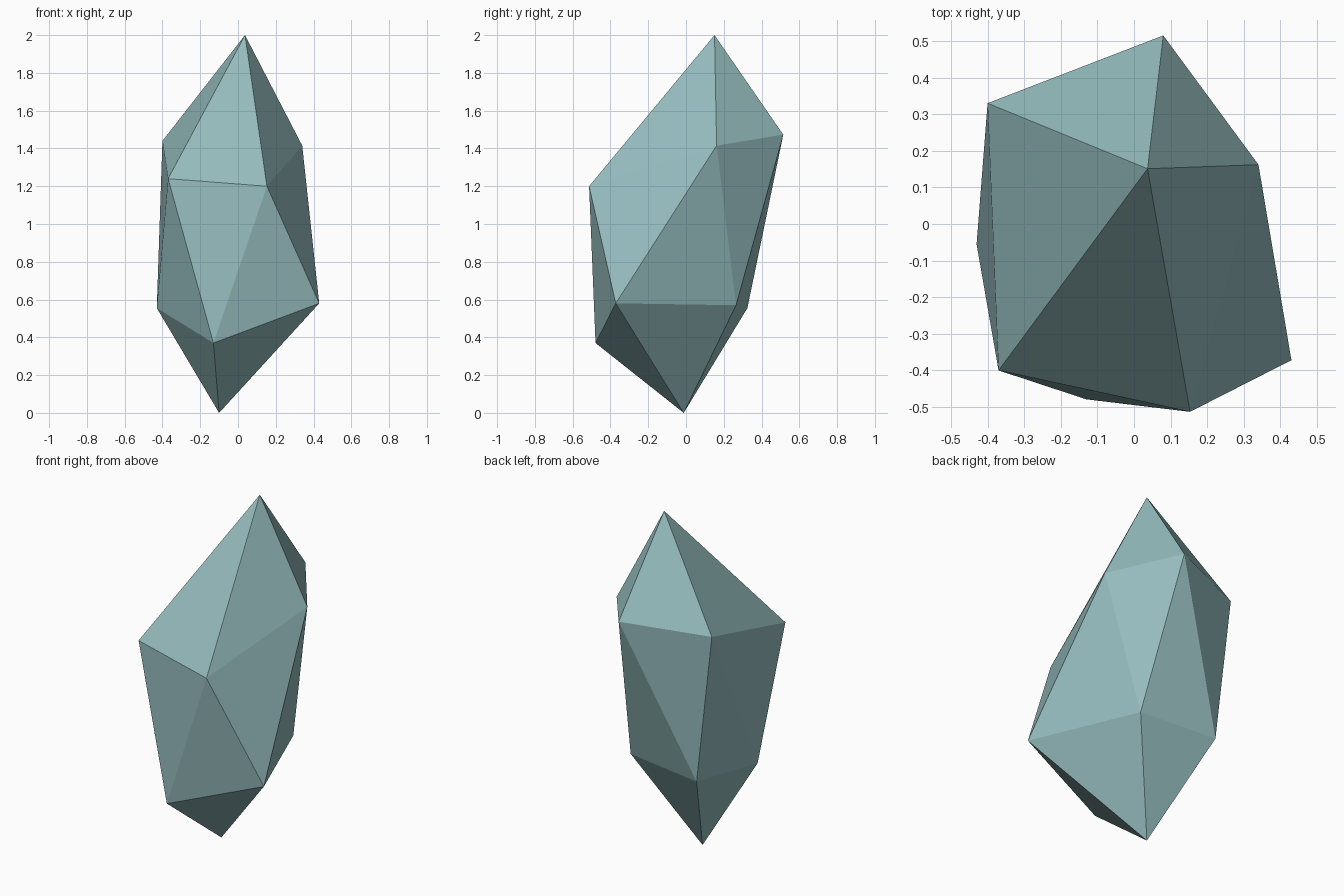
import bpy
import bmesh

if "Cube" in bpy.data.objects:
    bpy.data.objects.remove(bpy.data.objects["Cube"])

# Crystal: two staggered five-point rings, closed by an off-centre tip at each end
TOP_TIP = (0.037, 0.151, 2.0)
UPPER_RING = [(-0.37, -0.40, 1.24), (0.153, -0.513, 1.20), (0.34, 0.162, 1.415),
              (0.08, 0.515, 1.473), (-0.40, 0.33, 1.44)]
LOWER_RING = [(-0.13, -0.479, 0.37), (0.43, -0.372, 0.58), (0.176, 0.265, 0.57),
              (-0.297, 0.325, 0.555), (-0.43, -0.055, 0.555)]
BOTTOM_TIP = (-0.10, -0.012, 0.0)

bm = bmesh.new()
top, bottom = bm.verts.new(TOP_TIP), bm.verts.new(BOTTOM_TIP)
upper = [bm.verts.new(p) for p in UPPER_RING]
lower = [bm.verts.new(p) for p in LOWER_RING]

# Cap facets and the zigzag belt between the rings
for i in range(5):
    j = (i + 1) % 5
    bm.faces.new((top, upper[i], upper[j]))
    bm.faces.new((upper[i], lower[i], upper[j]))
    bm.faces.new((lower[i], lower[j], upper[j]))
    bm.faces.new((bottom, lower[j], lower[i]))
bmesh.ops.recalc_face_normals(bm, faces=bm.faces[:])

mesh = bpy.data.meshes.new("crystal")
bm.to_mesh(mesh)
bm.free()
crystal = bpy.data.objects.new("crystal", mesh)
bpy.context.collection.objects.link(crystal)

# Pale teal surface
mat = bpy.data.materials.new("pale_teal")
mat.diffuse_color = (0.30, 0.50, 0.51, 1.0)
mat.use_nodes = True
mat.node_tree.nodes["Principled BSDF"].inputs["Base Color"].default_value = mat.diffuse_color
mesh.materials.append(mat)
